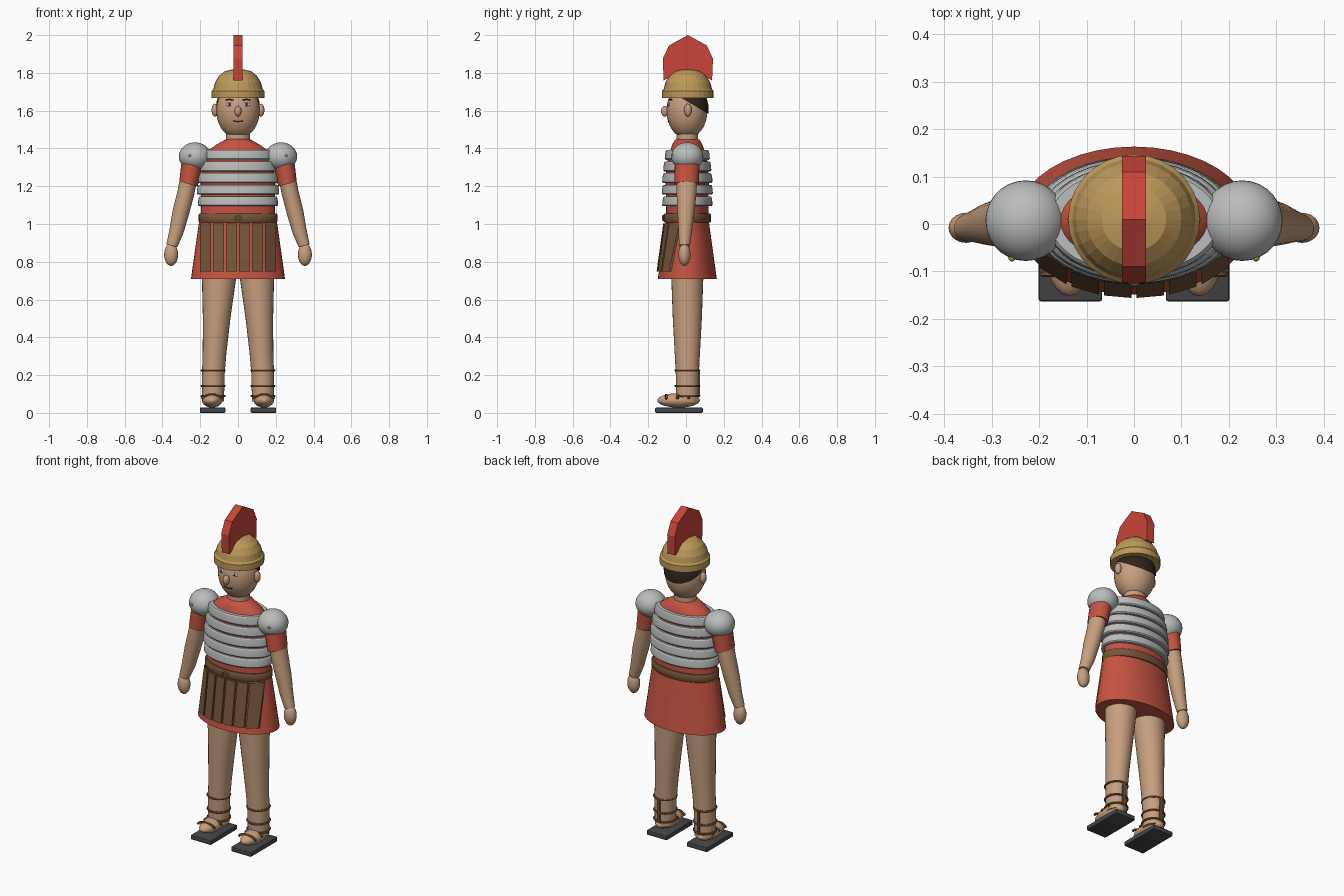
import bpy, bmesh
from math import sin, cos, pi, sqrt, radians
from mathutils import Vector, Matrix

if "Cube" in bpy.data.objects:
    bpy.data.objects.remove(bpy.data.objects["Cube"])


def material(name, r, g, b):
    m = bpy.data.materials.new(name)
    m.use_nodes = True
    color = [(c / 255) ** 2.2 for c in (r, g, b)] + [1]
    m.diffuse_color = color
    m.node_tree.nodes["Principled BSDF"].inputs["Base Color"].default_value = color
    return m


SKIN = material("skin", 198, 158, 126)
RED = material("tunic red", 196, 84, 68)
CREST = material("crest red", 200, 70, 60)
SILVER = material("steel", 184, 188, 185)
GOLD = material("brass", 188, 152, 90)
BROWN = material("leather", 118, 86, 60)
SOLE = material("dark sole", 72, 72, 74)
DARK = material("dark hair", 52, 40, 33)
WHITE = material("eye white", 225, 225, 220)
IRIS = material("iris", 75, 95, 115)

CY = 0.007  # body axis in y


def finish(bm, name, mat, angle=40):
    bmesh.ops.recalc_face_normals(bm, faces=bm.faces)
    me = bpy.data.meshes.new(name)
    bm.to_mesh(me)
    bm.free()
    ob = bpy.data.objects.new(name, me)
    bpy.context.collection.objects.link(ob)
    me.materials.append(mat)
    if angle:
        bpy.ops.object.select_all(action='DESELECT')
        ob.select_set(True)
        bpy.context.view_layer.objects.active = ob
        bpy.ops.object.shade_smooth_by_angle(angle=radians(angle))
    return ob


def loft(name, rings, mat, seg=32, tilt=0, angle=40):
    """Stacked ellipses (x, y, z, rx, ry), closed at both ends."""
    bm = bmesh.new()
    rows = []
    for x, y, z, rx, ry in rings:
        rows.append([bm.verts.new((x + rx * cos(a), y + ry * sin(a), z + tilt * rx * cos(a)))
                     for a in (2 * pi * i / seg for i in range(seg))])
    for lo, hi in zip(rows, rows[1:]):
        for i in range(seg):
            j = (i + 1) % seg
            bm.faces.new((lo[i], lo[j], hi[j], hi[i]))
    bm.faces.new(rows[0])
    bm.faces.new(rows[-1])
    return finish(bm, name, mat, angle)


def ball(name, loc, size, mat, seg=24, cut=None):
    bm = bmesh.new()
    bmesh.ops.create_uvsphere(bm, u_segments=seg, v_segments=seg * 2 // 3, radius=1)
    bmesh.ops.transform(bm, verts=bm.verts, matrix=Matrix.Translation(loc) @ Matrix.Diagonal((*size, 1)))
    if cut:
        bmesh.ops.bisect_plane(bm, geom=bm.verts[:] + bm.edges[:] + bm.faces[:],
                               plane_co=cut[0], plane_no=cut[1], clear_inner=True)
    return finish(bm, name, mat)


def box(name, loc, size, mat, bevel=0):
    bm = bmesh.new()
    bmesh.ops.create_cube(bm, size=1)
    bmesh.ops.transform(bm, verts=bm.verts, matrix=Matrix.Translation(loc) @ Matrix.Diagonal((*size, 1)))
    if bevel:
        bmesh.ops.bevel(bm, geom=bm.edges[:], offset=bevel, segments=2, affect='EDGES', profile=0.5)
    return finish(bm, name, mat, 40 if bevel else 0)


def cord(name, points, radius, mat, cyclic=False):
    cu = bpy.data.curves.new(name, 'CURVE')
    cu.dimensions = '3D'
    cu.bevel_depth = radius
    cu.bevel_resolution = 1
    cu.use_fill_caps = True
    sp = cu.splines.new('POLY')
    sp.points.add(len(points) - 1)
    for p, co in zip(sp.points, points):
        p.co = (*co, 1)
    sp.use_cyclic_u = cyclic
    cu.materials.append(mat)
    ob = bpy.data.objects.new(name, cu)
    bpy.context.collection.objects.link(ob)
    bpy.ops.object.select_all(action='DESELECT')
    ob.select_set(True)
    bpy.context.view_layer.objects.active = ob
    bpy.ops.object.convert(target='MESH')
    bpy.ops.object.shade_smooth_by_angle(angle=radians(50))


# Head, neck, hair
HEAD, HR = Vector((0, 0.005, 1.60)), Vector((0.115, 0.108, 0.147))


def face(x, z):
    """Point on the front of the head."""
    d = 1 - (x / HR.x) ** 2 - ((z - HEAD.z) / HR.z) ** 2
    return Vector((x, HEAD.y - HR.y * sqrt(max(d, 0)), z))


ball("head", HEAD, HR, SKIN, 32)
ball("hair", HEAD + Vector((0, 0.003, 0)), HR * 1.04, DARK, 32,
     cut=((0, -0.03, 1.67), (0, 0.085, 0.145)))
loft("neck", [(0, CY, 1.40, 0.064, 0.058), (0, CY, 1.50, 0.062, 0.056)], SKIN)
ball("nose", (0, -0.112, 1.597), (0.018, 0.02, 0.028), SKIN, 16)
cord("mouth", [face(x, 1.541 + 8 * x * x) for x in (-0.027, -0.014, 0, 0.014, 0.027)], 0.003, DARK)

# Helmet and crest
profile = [(0.139, 1.667), (0.139, 1.705), (0.13, 1.715), (0.122, 1.748),
           (0.1, 1.785), (0.068, 1.81), (0.02, 1.82)]
loft("helmet", [(0, 0.01, z, r, r * 0.98) for r, z in profile], GOLD, 28, angle=0)
bm = bmesh.new()
outline = [(0, 2.0), (0.1, 1.945), (0.133, 1.875), (0.128, 1.76), (0.09, 1.78), (0, 1.81)]
outline += [(-y, z) for y, z in outline[-2:0:-1]]
f = bm.faces.new([bm.verts.new((-0.025, 0.01 + y, z)) for y, z in outline])
ext = bmesh.ops.extrude_face_region(bm, geom=[f])["geom"]
bmesh.ops.translate(bm, vec=(0.05, 0, 0), verts=[v for v in ext if isinstance(v, bmesh.types.BMVert)])
finish(bm, "helmet_crest", CREST, 0)

# Tunic body and skirt
body = [(1.0, 0.2, 0.112), (1.09, 0.195, 0.112), (1.25, 0.198, 0.115), (1.34, 0.18, 0.105),
        (1.385, 0.165, 0.092), (1.42, 0.115, 0.08), (1.445, 0.07, 0.066), (1.452, 0.055, 0.05)]
loft("tunic_body", [(0, CY, z, rx, ry) for z, rx, ry in body], RED, 40)


def skirt(z):
    t = (1.02 - z) / 0.31
    return 0.205 + 0.044 * t, 0.113 + 0.043 * t


loft("skirt", [(0, CY, z, *skirt(z)) for z in (0.71, 0.87, 1.02)], RED, 40)

# Steel chest bands, top to bottom
bands = [(0.185, 0.116), (0.2, 0.124), (0.211, 0.13), (0.215, 0.132), (0.209, 0.13)]
for i, (rx, ry) in enumerate(bands):
    top = 1.392 - 0.0615 * i
    loft("chest_band_%d" % (i + 1),
         [(0, CY, top - h, rx + d, ry + d) for h, d in
          ((0.052, -0.002), (0.046, 0.003), (0.025, 0.002), (0.005, -0.002), (0, -0.007))], SILVER, 40, angle=30)

# Belt, buckle and leather strips
loft("belt", [(0, CY, z, 0.208 + d, 0.125 + d) for z, d in
              ((1.008, -0.004), (1.013, 0), (1.05, 0), (1.055, -0.004))], BROWN, 40)
cord("buckle", [(x, -0.122, z) for x, z in ((-.014, 1.018), (.014, 1.018), (.014, 1.045), (-.014, 1.045))],
     0.004, GOLD, True)
for n in range(6):
    cx = (n - 2.5) * 0.0685
    bm = bmesh.new()
    bmesh.ops.create_cube(bm, size=1)
    for v in bm.verts:
        z = 0.875 + 0.255 * v.co.z
        rx, ry = skirt(z)
        x = cx + 0.058 * v.co.x
        y = CY - ry * sqrt(max(1 - (x / rx) ** 2, 0.03))
        v.co = (x, y - 0.012 if v.co.y < 0 else y + 0.004, z)
    finish(bm, "leather_strip_%d" % (n + 1), BROWN, 0)

# Paired parts
for s, side in ((1, "left"), (-1, "right")):
    # Face
    ball(side + "_ear", (s * 0.122, 0.01, 1.603), (0.018, 0.02, 0.034), SKIN, 16)
    p = face(s * 0.045, 1.633)
    ball(side + "_eye", p, (0.02, 0.006, 0.01), WHITE, 16)
    ball(side + "_iris", p + Vector((0, -0.005, 0)), (0.008, 0.003, 0.008), IRIS, 12)
    ball(side + "_pupil", p + Vector((0, -0.0075, 0)), (0.004, 0.002, 0.004), DARK, 12)
    cord(side + "_eyebrow", [face(s * x, z) for x, z in ((0.025, 1.656), (0.045, 1.661), (0.065, 1.656))],
         0.004, DARK)

    # Arm
    ball(side + "_shoulder_guard", (s * 0.228, CY, 1.357), (0.085, 0.085, 0.075), SILVER, 28)
    ball(side + "_shoulder_rivet", (s * 0.257, -0.071, 1.364), (0.008, 0.008, 0.008), GOLD, 12)
    loft(side + "_sleeve", [(s * 0.262, 0.003, 1.212, 0.049, 0.064), (s * 0.24, CY, 1.34, 0.056, 0.066)],
         RED, 24, tilt=0.25 * s)
    arm = [(0.35, -0.008, 0.885, 0.029, 0.029), (0.326, -0.004, 0.96, 0.037, 0.036),
           (0.303, 0, 1.06, 0.043, 0.045), (0.275, 0.003, 1.17, 0.044, 0.053), (0.25, 0.005, 1.3, 0.044, 0.055)]
    loft(side + "_arm", [(s * x, *rest) for x, *rest in arm], SKIN, 24, tilt=0.25 * s)
    ball(side + "_hand", (s * 0.354, -0.008, 0.838), (0.037, 0.032, 0.06), SKIN, 20)

    # Leg and foot
    leg = [(0.132, 0.06, 0.058, 0.058), (0.131, 0.2, 0.06, 0.061), (0.124, 0.32, 0.063, 0.067),
           (0.113, 0.5, 0.073, 0.077), (0.1, 0.72, 0.091, 0.085), (0.098, 0.85, 0.094, 0.087)]
    loft(side + "_leg", [(s * x, CY, z, rx, ry) for x, z, rx, ry in leg], SKIN, 28)
    ball(side + "_foot", (s * 0.137, -0.039, 0.066), (0.053, 0.113, 0.038), SKIN, 24)
    box(side + "_sole", (s * 0.134, -0.037, 0.014), (0.134, 0.252, 0.028), SOLE, 0.005)

    # Sandal straps
    for n, z in enumerate((0.09, 0.143, 0.225)):
        cord("%s_ankle_strap_%d" % (side, n + 1),
             [(s * 0.132 + 0.061 * cos(a), CY + 0.063 * sin(a), z) for a in (pi * i / 12 for i in range(24))],
             0.006, BROWN, True)
    box(side + "_heel_strap", (s * 0.132, 0.069, 0.16), (0.016, 0.01, 0.14), BROWN)
    for n, y in enumerate((-0.105, -0.045, 0.015)):
        cord("%s_foot_strap_%d" % (side, n + 1),
             [(s * 0.137 + 0.055 * cos(a), y, 0.074 + 0.021 * sin(a)) for a in (pi * i / 8 for i in range(9))],
             0.007, BROWN)
